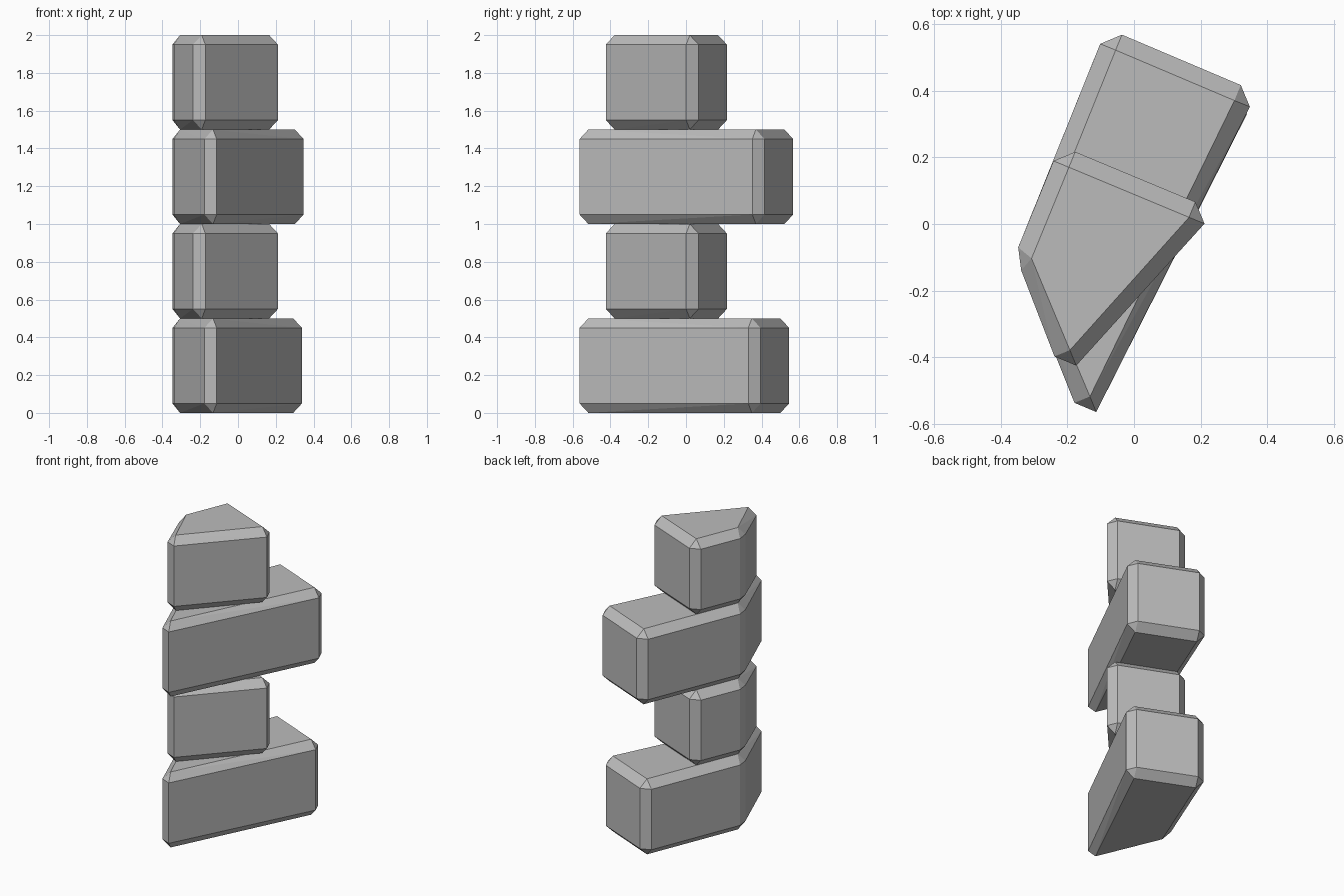
import bpy
import bmesh
from math import radians
from mathutils import Matrix, Vector

cube = bpy.data.objects.get("Cube")
if cube:
    bpy.data.objects.remove(cube, do_unlink=True)

HEIGHT = 0.5
BEVEL = 0.05

# One stone colour
stone = bpy.data.materials.new("stone_grey")
stone.use_nodes = True
grey = (0.5, 0.5, 0.5, 1)
stone.diffuse_color = grey
stone.node_tree.nodes["Principled BSDF"].inputs["Base Color"].default_value = grey

# Axes of the two arms of the bent block
back_turn = Matrix.Rotation(radians(-22.2), 2)
front_turn = Matrix.Rotation(radians(22.2), 2)
across_back, along_back = back_turn @ Vector((1, 0)), back_turn @ Vector((0, 1))
across_front, along_front = front_turn @ Vector((1, 0)), front_turn @ Vector((0, -1))


def bent_block(name, level, back_left, back_right, front, shift=0.0):
    """Chamfered block with an outer bend; each corner has a cap point and two side points."""
    slide = along_back * shift
    a, b, c = Vector(back_left) + slide, Vector(back_right) + slide, Vector(front)
    bend = Vector((-0.307, -0.103))
    caps = [a, b, c, bend]
    sides = [a - across_back * BEVEL, a + along_back * BEVEL,
             b + across_back * BEVEL, b + along_back * BEVEL,
             c - across_front * BEVEL, c + along_front * BEVEL,
             Vector((-0.347, -0.07)), Vector((-0.338, -0.139))]
    low, high = level * HEIGHT, (level + 1) * HEIGHT

    bm = bmesh.new()
    for points, heights in ((caps, (low, high)), (sides, (low + BEVEL, high - BEVEL))):
        for p in points:
            for z in heights:
                bm.verts.new((p.x, p.y, z))
    bmesh.ops.convex_hull(bm, input=bm.verts)
    bmesh.ops.dissolve_limit(bm, angle_limit=radians(1), verts=bm.verts, edges=bm.edges)
    bmesh.ops.recalc_face_normals(bm, faces=bm.faces)

    mesh = bpy.data.meshes.new(name)
    bm.to_mesh(mesh)
    bm.free()
    mesh.materials.append(stone)
    bpy.context.collection.objects.link(bpy.data.objects.new(name, mesh))


# Alternating long and short corner stones
long_shape = ((-0.055, 0.521), (0.301, 0.370), (-0.132, -0.517))
short_shape = ((-0.195, 0.170), (0.165, 0.020), (-0.192, -0.378))
bent_block("bottom_long_stone", 0, *long_shape, shift=-0.023)
bent_block("lower_short_stone", 1, *short_shape)
bent_block("upper_long_stone", 2, *long_shape)
bent_block("top_short_stone", 3, *short_shape)
